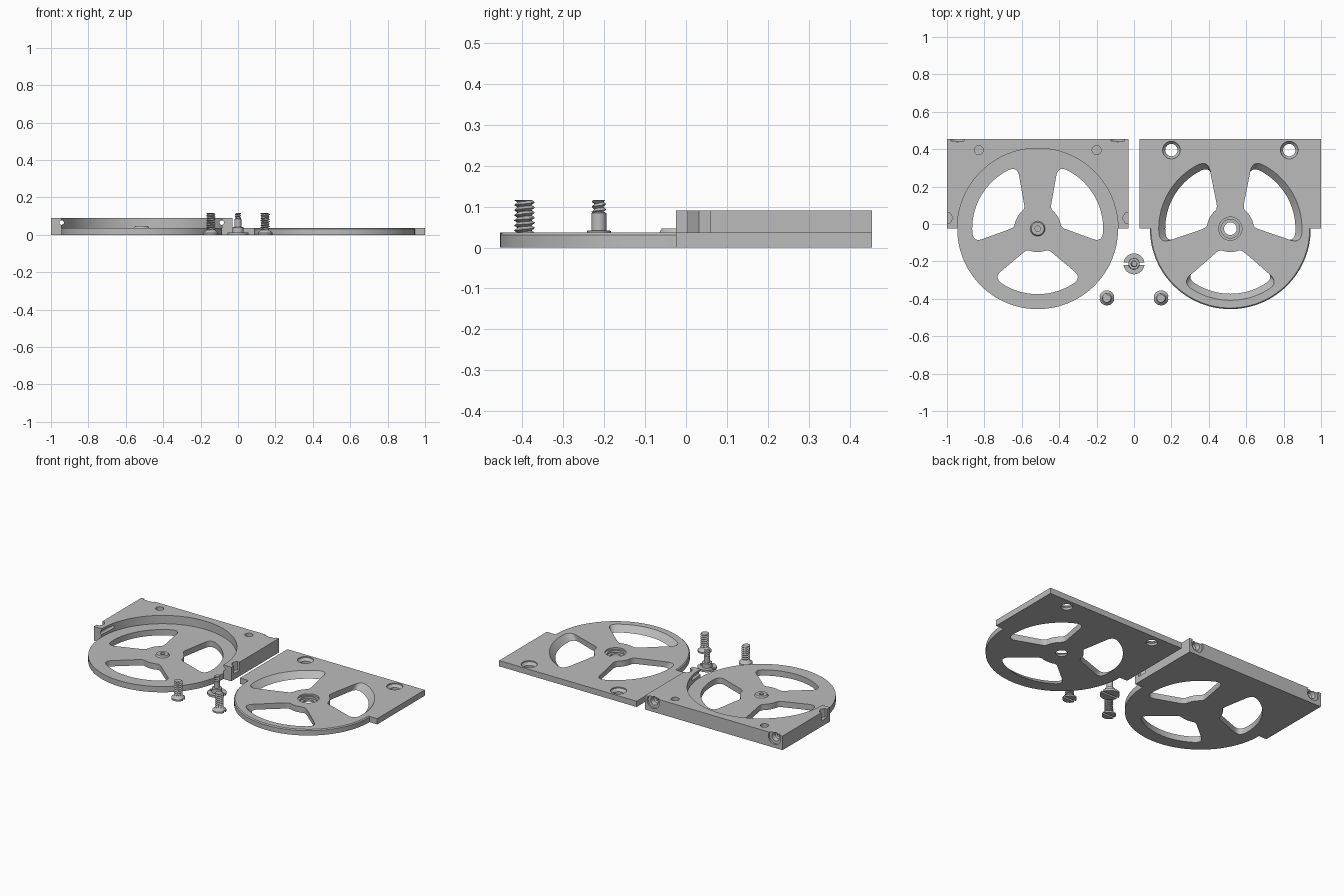
import bpy, bmesh, math
from mathutils import Matrix, Vector

if "Cube" in bpy.data.objects:
    bpy.data.objects.remove(bpy.data.objects["Cube"])

grey = bpy.data.materials.new("plain_grey")
grey.diffuse_color = (0.5, 0.5, 0.5, 1)
grey.use_nodes = True
grey.node_tree.nodes["Principled BSDF"].inputs["Base Color"].default_value = grey.diffuse_color

CX, CY, R, T, TOP = 0.515, -0.025, 0.43, 0.037, 0.09


def loft(name, rings):
    """Closed solid through rings of 3D points with equal counts."""
    bm = bmesh.new()
    rows = [[bm.verts.new(p) for p in ring] for ring in rings]
    n = len(rows[0])
    for a, b in zip(rows, rows[1:]):
        for i in range(n):
            j = (i + 1) % n
            bm.faces.new((a[i], a[j], b[j], b[i]))
    bm.faces.new(rows[0][::-1])
    bm.faces.new(rows[-1])
    bmesh.ops.recalc_face_normals(bm, faces=bm.faces)
    me = bpy.data.meshes.new(name)
    bm.to_mesh(me)
    bm.free()
    ob = bpy.data.objects.new(name, me)
    bpy.context.collection.objects.link(ob)
    me.materials.append(grey)
    return ob


def at_z(pts, z):
    return [(x, y, z) for x, y in pts]


def circle(x, y, r, n=40):
    return [(x + r * math.cos(2 * math.pi * i / n), y + r * math.sin(2 * math.pi * i / n)) for i in range(n)]


def turned(name, x, y, steps, n=40):
    """Round part from (radius, z) steps."""
    return loft(name, [at_z(circle(x, y, r, n), z) for r, z in steps])


def combine(ob, other, op='DIFFERENCE'):
    m = ob.modifiers.new("cut", 'BOOLEAN')
    m.operation, m.object, m.solver = op, other, 'EXACT'
    bpy.context.view_layer.objects.active = ob
    bpy.ops.object.modifier_apply(modifier=m.name)
    bpy.data.objects.remove(other)


def smooth(ob):
    bpy.ops.object.select_all(action='DESELECT')
    ob.select_set(True)
    bpy.context.view_layer.objects.active = ob
    bpy.ops.object.shade_smooth_by_angle(angle=math.radians(30))


def polar(r, deg):
    return Vector((r * math.cos(math.radians(deg)), r * math.sin(math.radians(deg))))


def fillet(a, c, b, n=6):
    return [a * (1 - t) ** 2 + c * 2 * t * (1 - t) + b * t * t for t in (i / n for i in range(n + 1))]


def window(cx, turn, r_out, r_in=0.125):
    """Rounded sector between two spokes."""
    o, i = 42, 27
    half = []
    half += [polar(r_out, a) for a in range(0, o - 9, 3)]
    co, ci = polar(r_out, o), polar(r_in, i)
    half += fillet(polar(r_out, o - 8), co, co.lerp(ci, 0.22))
    half += fillet(ci.lerp(co, 0.1), ci, polar(r_in, i - 9))
    half += [polar(r_in, a) for a in (12, 6, 0)]
    pts = half + [Vector((p.x, -p.y)) for p in half[-2:0:-1]]
    c, s = math.cos(math.radians(turn)), math.sin(math.radians(turn))
    return [(cx + p.x * c - p.y * s, CY + p.x * s + p.y * c) for p in pts]


def plate_outline(cx, r):
    """Rectangle merging into a half disc at the front."""
    arc = [polar(r, 180 + 180 * i / 72) for i in range(73)]
    return ([(cx + 0.485, CY), (cx + 0.485, 0.455), (cx - 0.485, 0.455), (cx - 0.485, CY)]
            + [(cx + p.x, CY + p.y) for p in arc])


def cut_windows(ob, cx, r_low, r_high):
    for turn in (30, 150, 270):
        dz = 0.01
        slope = (r_high - r_low) * dz / T
        combine(ob, loft("cutter", [at_z(window(cx, turn, r_low - slope), -dz),
                                    at_z(window(cx, turn, r_high + slope), T + dz)]))


# Left housing: base plate with a raised block around a round recess
base = loft("left_housing", [at_z(plate_outline(-CX, R), z) for z in (0, T)])
arc = [polar(R, 180 - 180 * i / 72) for i in range(73)]
block_pts = ([(-CX - 0.485, CY)] + [(-CX + p.x, CY + p.y) for p in arc]
             + [(-CX + 0.485, CY), (-CX + 0.485, 0.455), (-CX - 0.485, 0.455)])
combine(base, loft("block", [at_z(block_pts, z) for z in (T, TOP)]), 'UNION')
cut_windows(base, -CX, 0.35, 0.35)

# Centre boss with a pilot hole
combine(base, turned("boss", -CX, CY, [(0.04, T - 0.01), (0.04, T), (0.034, 0.047)]), 'UNION')
combine(base, turned("cutter", -CX, CY, [(0.014, 0.008), (0.014, 0.1)]))

for side in (-1, 1):
    # Blind screw holes in the block
    combine(base, turned("cutter", -CX + side * 0.315, 0.395, [(0.024, 0.012), (0.024, 0.1)]))
    # Side bores with stepped back pockets
    bx = -CX + side * 0.428
    steps = [(0.012, -0.1), (0.012, 0.41), (0.022, 0.415), (0.026, 0.443), (0.043, 0.444), (0.043, 0.5)]
    combine(base, loft("cutter", [[(x, y, z) for x, z in circle(bx, 0.065, r)] for r, y in steps]))
    # Small edge notches near the recess ends
    combine(base, loft("cutter", [at_z(circle(-CX + side * 0.485, 0.032, 0.032, 6), z) for z in (T, 0.1)]))
smooth(base)

# Right cover: thin plate with a softened rim and flared windows
cover = loft("right_cover", [at_z(plate_outline(CX, r), z) for r, z in ((R, 0), (R, 0.031), (R - 0.006, T))])
cut_windows(cover, CX, 0.348, 0.383)
combine(cover, turned("cutter", CX, CY, [(0.034, -0.01), (0.034, 0.012), (0.05, 0.0121), (0.05, 0.026),
                                         (0.062, 0.0261), (0.062, 0.05)]))
for side in (-1, 1):
    combine(cover, turned("cutter", CX + side * 0.315, 0.395,
                          [(0.033, -0.01), (0.033, 0.014), (0.047, 0.03), (0.047, 0.05)]))
smooth(cover)


def thread(name, x, y, r_min, r_max, z0, z1, pitch=0.0125, n=24):
    """Helical thread with a triangular profile."""
    rings = []
    count = int((z1 - z0) / pitch * 8)
    for k in range(count + 1):
        z = z0 + (z1 - z0) * k / count
        ring = []
        for i in range(n):
            f = ((z - z0) / pitch - i / n) % 1
            r = r_min + (r_max - r_min) * (1 - abs(2 * f - 1))
            a = 2 * math.pi * i / n
            ring.append((x + r * math.cos(a), y + r * math.sin(a), z))
        rings.append(ring)
    smooth(loft(name, rings))


def slot(ob, x, y, depth):
    pts = [(x + sx * 0.1, y + sy * 0.007) for sx, sy in ((-1, -1), (1, -1), (1, 1), (-1, 1))]
    combine(ob, loft("cutter", [at_z(pts, -0.01), at_z(pts, depth)]))


# Two slotted cover screws standing on their heads
for label, x in (("left", -0.145), ("right", 0.145)):
    head = turned(label + "_screw_head", x, -0.395, [(0.04, 0), (0.04, 0.01), (0.022, 0.026), (0.02, 0.03)])
    slot(head, x, -0.395, 0.012)
    smooth(head)
    thread(label + "_screw_thread", x, -0.395, 0.017, 0.026, 0.026, 0.116)

# Pivot bolt with flange, shaft and short thread
pivot = turned("pivot_bolt", 0, -0.213, [(0.056, 0), (0.056, 0.013), (0.03, 0.0131), (0.029, 0.04),
                                         (0.026, 0.042), (0.018, 0.0421), (0.018, 0.084), (0.014, 0.087)])
slot(pivot, 0, -0.213, 0.014)
smooth(pivot)
thread("pivot_thread", 0, -0.213, 0.011, 0.018, 0.084, 0.116)
